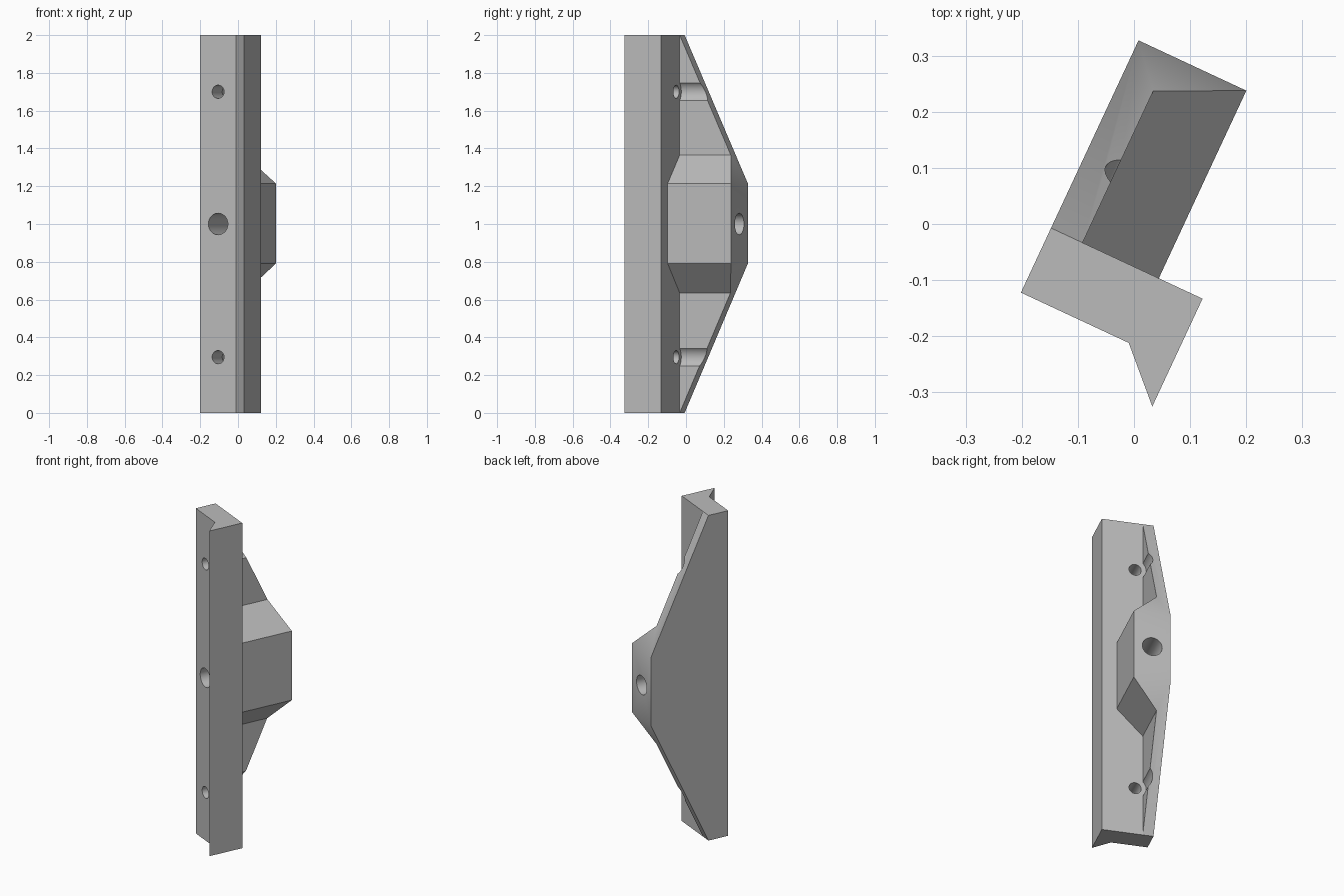
import bpy, bmesh, math
from mathutils import Matrix

if "Cube" in bpy.data.objects:
    bpy.data.objects.remove(bpy.data.objects["Cube"], do_unlink=True)

grey = bpy.data.materials.new("plain_grey")
grey.use_nodes = True
colour = (0.5, 0.5, 0.5, 1)
grey.diffuse_color = colour
grey.node_tree.nodes["Principled BSDF"].inputs["Base Color"].default_value = colour


def add_object(name, bm):
    bmesh.ops.recalc_face_normals(bm, faces=bm.faces)
    mesh = bpy.data.meshes.new(name)
    bm.to_mesh(mesh)
    bm.free()
    mesh.materials.append(grey)
    obj = bpy.data.objects.new(name, mesh)
    bpy.context.collection.objects.link(obj)
    return obj


def prism(name, profile, axis, start, end):
    """Extrude a 2D profile along the given axis (0, 1 or 2)."""
    def place(p, depth):
        co = list(p)
        co.insert(axis, depth)
        return co
    bm = bmesh.new()
    face = bm.faces.new([bm.verts.new(place(p, start)) for p in profile])
    ext = bmesh.ops.extrude_face_region(bm, geom=[face])["geom"]
    shift = place((0, 0), end - start)
    bmesh.ops.translate(bm, vec=shift, verts=[g for g in ext if isinstance(g, bmesh.types.BMVert)])
    return add_object(name, bm)


def bore(name, radius, z, start, end):
    """Round cutter running front to back."""
    bm = bmesh.new()
    bmesh.ops.create_cone(bm, cap_ends=True, segments=48, radius1=radius, radius2=radius,
                          depth=end - start,
                          matrix=Matrix.Translation((BORE_X, (start + end) / 2, z))
                          @ Matrix.Rotation(math.pi / 2, 4, 'X'))
    return add_object(name, bm)


def combine(obj, tool, operation):
    mod = obj.modifiers.new(operation.lower(), 'BOOLEAN')
    mod.operation, mod.solver, mod.object = operation, 'EXACT', tool
    bpy.context.view_layer.objects.active = obj
    bpy.ops.object.modifier_apply(modifier=mod.name)
    bpy.data.objects.remove(tool, do_unlink=True)


LEFT, WEB, RIGHT, LIP = -0.131, -0.069, 0.081, 0.167
FRONT, BACK, REAR = -0.196, -0.069, 0.30
BORE_X = -0.025

# Front plate with its pointed lip
bracket = prism("bracket", [(LEFT, BACK), (LEFT, FRONT), (RIGHT, FRONT),
                            (LIP, -0.281), (LIP, BACK)], 2, 0, 2)

# Rear web with the chamfered central boss
buttress = prism("buttress", [(LEFT, 0), (WEB, 0), (WEB, 0.635), (RIGHT, 0.79),
                              (RIGHT, 1.215), (WEB, 1.365), (WEB, 2), (LEFT, 2)],
                 1, -0.1, REAR)

# Sloping ends of the web and boss
taper = prism("taper", [(-0.2, 0), (BACK, 0), (REAR, 0.79), (0.4, 0.79), (0.4, 1.215),
                        (REAR, 1.215), (BACK, 2), (-0.2, 2)], 0, -0.4, 0.4)
combine(buttress, taper, 'INTERSECT')
combine(bracket, buttress, 'UNION')

# Central through hole, then the screw holes with their clearance grooves
combine(bracket, bore("central_hole", 0.057, 1.0, -0.4, 0.5), 'DIFFERENCE')
for z in (0.295, 1.7):
    combine(bracket, bore("screw_groove", 0.064, z, BACK, 0.5), 'DIFFERENCE')
    combine(bracket, bore("screw_hole", 0.035, z, -0.4, 0.0), 'DIFFERENCE')

# Turn to its final heading and shade the bores smoothly
bracket.rotation_euler.z = math.radians(-25)
bpy.ops.object.select_all(action='DESELECT')
bracket.select_set(True)
bpy.context.view_layer.objects.active = bracket
bpy.ops.object.shade_smooth_by_angle()
